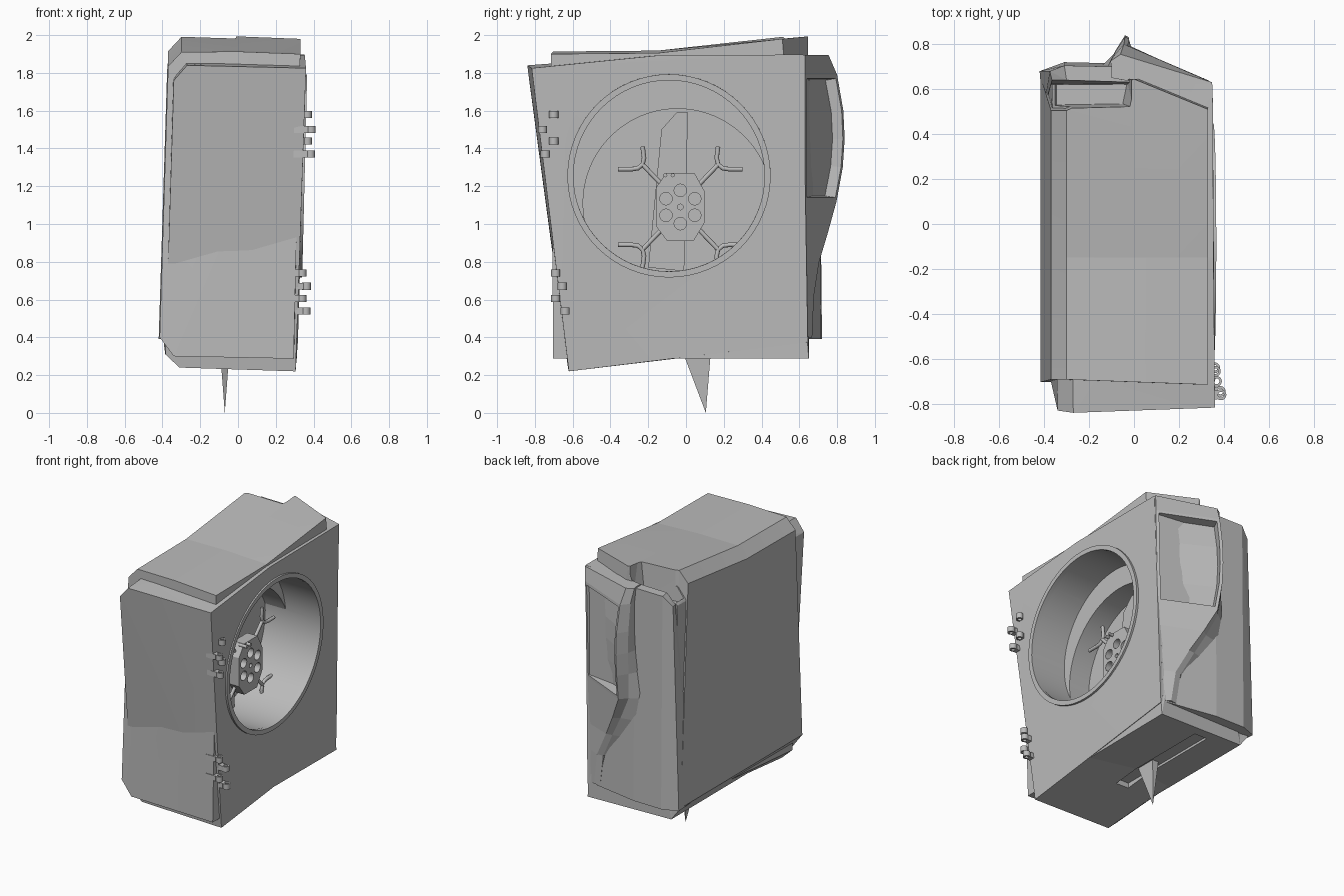
import bpy, bmesh, math
from mathutils import Matrix

if "Cube" in bpy.data.objects:
    bpy.data.objects.remove(bpy.data.objects["Cube"])

grey = bpy.data.materials.new("plain_grey")
grey.use_nodes = True
COL = (0.5, 0.5, 0.5, 1)
grey.diffuse_color = COL
grey.node_tree.nodes["Principled BSDF"].inputs["Base Color"].default_value = COL


def shade(ob, angle=25):
    bpy.ops.object.select_all(action='DESELECT')
    ob.select_set(True)
    bpy.context.view_layer.objects.active = ob
    bpy.ops.object.shade_smooth_by_angle(angle=math.radians(angle))


def finish(name, bm, smooth=False):
    bmesh.ops.recalc_face_normals(bm, faces=bm.faces)
    me = bpy.data.meshes.new(name)
    bm.to_mesh(me)
    bm.free()
    ob = bpy.data.objects.new(name, me)
    bpy.context.collection.objects.link(ob)
    me.materials.append(grey)
    if smooth:
        shade(ob)
    return ob


def hull(name, pts):
    bm = bmesh.new()
    for p in pts:
        bm.verts.new(p)
    res = bmesh.ops.convex_hull(bm, input=bm.verts)
    junk = {v for v in res["geom_interior"] if isinstance(v, bmesh.types.BMVert)}
    bmesh.ops.delete(bm, geom=list(junk), context='VERTS')
    return finish(name, bm)


def loft_bm(rings, bm=None):
    bm = bm or bmesh.new()
    rows = [[bm.verts.new(p) for p in r] for r in rings]
    n = len(rows[0])
    for a, b in zip(rows, rows[1:]):
        for i in range(n):
            bm.faces.new((a[i], a[(i + 1) % n], b[(i + 1) % n], b[i]))
    bm.faces.new(rows[0])
    bm.faces.new(rows[-1])
    return bm


def circle(x, y, z, r, n=80):
    return [(x, y + r * math.cos(2 * math.pi * i / n), z + r * math.sin(2 * math.pi * i / n)) for i in range(n)]


def boolean(ob, other, op):
    m = ob.modifiers.new(op.lower(), 'BOOLEAN')
    m.object, m.operation, m.solver = other, op, 'EXACT'
    bpy.context.view_layer.objects.active = ob
    bpy.ops.object.modifier_apply(modifier=m.name)
    bpy.data.objects.remove(other)


# Inner case: chamfered sections from front to back, top rising to the rear
def section(y_left, y_mid, y_right, y_low, top, x_low):
    return [(-0.415, y_low, 0.40), (-0.34, y_low, 0.30), (x_low, y_low, 0.287), (0.33, y_right, top - 0.01),
            (0.0, y_mid, top + 0.003), (-0.30, y_left, top), (-0.37, y_left, top - 0.075)]


bm = loft_bm([section(-0.692, -0.703, -0.715, -0.703, 1.91, 0.295),
              section(-0.15, -0.15, -0.15, -0.15, 1.915, 0.305),
              section(0.505, 0.645, 0.51, 0.65, 1.99, 0.312)])
bmesh.ops.triangulate(bm, faces=bm.faces)
body = finish("case_body", bm)

# Outer shell with the raked, slightly twisted front
shell = hull("front_shell", [
    (-0.34, -0.83, 1.76), (-0.27, -0.84, 1.84), (0.36, -0.817, 1.825),
    (0.305, -0.62, 0.22), (-0.31, -0.625, 0.24), (-0.385, -0.635, 0.31),
    (0.354, -0.15, 1.892), (-0.28, -0.15, 1.89),
    (0.35, 0.62, 1.897), (0.317, 0.645, 0.375), (-0.30, 0.62, 1.88), (-0.365, 0.62, 1.80),
    (-0.32, 0.64, 0.37), (-0.40, 0.64, 0.42)])
boolean(body, shell, 'UNION')

# Pocket sunk into the rear of the top
pocket = hull("pocket_cutter", [(-0.345, 0.53, 1.78), (-0.345, 0.63, 1.78), (-0.05, 0.535, 1.78), (-0.03, 0.63, 1.78),
                                (-0.40, 0.505, 2.1), (-0.40, 0.66, 2.1), (0.0, 0.515, 2.1), (0.0, 0.66, 2.1)])
boolean(body, pocket, 'DIFFERENCE')

# Round well with a shallower crescent ledge along its upper front side
FLOOR, LEDGE = -0.08, 0.08
well = finish("well_cutter", loft_bm([circle(FLOOR, -0.09, 1.255, 0.508), circle(0.6, -0.09, 1.255, 0.508)]))
ledge = hull("ledge_block", [(x, y, z) for x in (FLOOR - 0.2, LEDGE) for y in (-0.9, 0.9) for z in (0.3, 2.2)])
inner = finish("inner_cutter", loft_bm([circle(FLOOR - 0.4, -0.045, 1.11, 0.50), circle(0.5, -0.045, 1.11, 0.50)]))
boolean(ledge, inner, 'DIFFERENCE')
boolean(well, ledge, 'DIFFERENCE')
boolean(body, well, 'DIFFERENCE')
# Slot under the base
slot = hull("slot_cutter", [(x, y, z) for x in (-0.12, -0.02) for y in (-0.2, 0.58) for z in (0.15, 0.312)])
boolean(body, slot, 'DIFFERENCE')
shade(body, 5.5)

# Raised lip around the well
bm = bmesh.new()
N = 64
prof = [(0.506, -0.02), (0.506, 0.010), (0.538, 0.010), (0.538, -0.02)]
rows = [[bm.verts.new((h, r * math.cos(2 * math.pi * i / N), r * math.sin(2 * math.pi * i / N)))
         for r, h in prof] for i in range(N)]
for i in range(N):
    for j in range(4):
        bm.faces.new((rows[i][j], rows[i][(j + 1) % 4], rows[(i + 1) % N][(j + 1) % 4], rows[(i + 1) % N][j]))
bm.transform(Matrix.Translation((0.343, -0.09, 1.255)) @ Matrix.Rotation(math.radians(1.4), 4, 'Y'))
finish("well_lip", bm, True)

# Rear panel, narrower at the top
hull("rear_panel", [
    (-0.405, 0.5, 0.39), (-0.42, 0.68, 0.39), (-0.31, 0.72, 0.39), (-0.09, 0.715, 0.39),
    (0.30, 0.645, 0.39), (0.30, 0.5, 0.39),
    (-0.365, 0.64, 1.82), (-0.375, 0.68, 1.82), (-0.31, 0.705, 1.885), (-0.30, 0.64, 1.885),
    (-0.09, 0.70, 1.885), (0.33, 0.62, 1.885)])

# Swept rear bulge with a recessed grip: height, ridge x, ridge y, foot x
LEVELS = [(1.895, -0.06, 0.755, -0.10), (1.79, -0.045, 0.80, -0.09), (1.60, -0.04, 0.833, -0.09),
          (1.45, -0.04, 0.84, -0.10), (1.30, -0.04, 0.83, -0.12), (1.12, -0.03, 0.797, -0.15),
          (0.95, 0.05, 0.75, -0.12), (0.80, 0.13, 0.705, 0.02), (0.62, 0.22, 0.677, 0.15),
          (0.40, 0.25, 0.668, 0.21)]


def side_x(z):
    return 0.348 - 0.0218 * (1.9 - z)


bm = loft_bm([[(side_x(z), 0.57, z), (side_x(z), 0.63, z), (x, y, z),
               (x - 0.045, min(y - 0.005, (y + 0.695) / 2), z),
               (foot, min(y - 0.02, 0.695), z), (foot, 0.65, z)] for z, x, y, foot in LEVELS])
bmesh.ops.recalc_face_normals(bm, faces=bm.faces)
grip = [f for f in bm.faces if 1.12 < f.calc_center_median().z < 1.79 and f.normal.x > 0.3 and f.normal.y > 0.5]
bmesh.ops.inset_region(bm, faces=grip, thickness=0.02, use_even_offset=True)
bmesh.ops.inset_region(bm, faces=grip, thickness=0.004, depth=-0.06, use_even_offset=True)
finish("rear_bulge", bm)

# Ribbon plate across the well floor
hull("floor_rib", [(x, y, z) for x in (FLOOR - 0.01, FLOOR + 0.06)
                   for y, z in ((-0.20, 0.77), (-0.01, 0.75), (-0.13, 1.50), (-0.05, 1.59), (0.01, 1.59))])

# Hub plate with bored holes
HX, HY, HZ = 0.04, -0.03, 1.09
outline = [(-0.13, 0.10), (-0.075, 0.18), (0.075, 0.18), (0.13, 0.08),
           (0.13, -0.08), (0.07, -0.18), (-0.07, -0.18), (-0.13, -0.10)]
hub = hull("hub_plate", [(x, HY + y, HZ + z) for x in (HX, HX + 0.08) for y, z in outline])
bores = bmesh.new()
spots = [(0, 0, 0.015)] + [(0.088 * math.sin(i * math.pi / 3), 0.088 * math.cos(i * math.pi / 3), 0.033)
                           for i in range(6)]
for y, z, r in spots:
    loft_bm([circle(HX + 0.02, HY + y, HZ + z, r, 20), circle(HX + 0.2, HY + y, HZ + z, r, 20)], bores)
boolean(hub, finish("bore_cutter", bores), 'DIFFERENCE')
shade(hub)
finish("hub_post", loft_bm([circle(FLOOR - 0.01, HY, HZ, 0.07, 24), circle(HX + 0.01, HY, HZ, 0.07, 24)]), True)
for i, y in enumerate((-0.11, -0.07)):
    finish("hub_pin_%d" % (i + 1), loft_bm([circle(HX + 0.05, y, 1.258, 0.011, 12),
                                            circle(HX + 0.11, y, 1.258, 0.011, 12)]), True)

# Four forked arms
for sy, sz, label in ((-1, 1, "front_top"), (1, 1, "back_top"), (-1, -1, "front_low"), (1, -1, "back_low")):
    cu = bpy.data.curves.new(label + "_arm", 'CURVE')
    cu.dimensions, cu.bevel_depth, cu.bevel_resolution, cu.use_fill_caps = '3D', 0.012, 2, True
    for path in ([(0.09, 0.11), (0.20, 0.225)],
                 [(0.33, 0.20), (0.26, 0.20), (0.225, 0.205), (0.20, 0.225), (0.192, 0.26), (0.20, 0.32)]):
        sp = cu.splines.new('POLY')
        sp.points.add(len(path) - 1)
        for p, (y, z) in zip(sp.points, path):
            p.co = (HX + 0.03, HY + sy * y, HZ + sz * z, 1)
    cu.materials.append(grey)
    bpy.context.collection.objects.link(bpy.data.objects.new(label + "_arm", cu))

# Hinge knuckles: short hollow tubes on tabs
KNUCKLES = [(0.367, -0.70, 1.58), (0.387, -0.76, 1.50), (0.367, -0.70, 1.44), (0.384, -0.745, 1.37),
            (0.338, -0.69, 0.74), (0.362, -0.655, 0.67), (0.338, -0.69, 0.605), (0.359, -0.64, 0.54)]
for i, (x, y, z) in enumerate(KNUCKLES):
    bm = bmesh.new()
    for dz in (-0.019, 0.019):
        for r in (0.013, 0.024):
            bmesh.ops.create_circle(bm, segments=16, radius=r, matrix=Matrix.Translation((x, y, z + dz)))
    bm.verts.ensure_lookup_table()
    lo_in, lo_out, hi_in, hi_out = [bm.verts[k * 16:k * 16 + 16] for k in range(4)]
    for a, b in ((lo_in, lo_out), (lo_out, hi_out), (hi_out, hi_in), (hi_in, lo_in)):
        for k in range(16):
            bm.faces.new((a[k], a[(k + 1) % 16], b[(k + 1) % 16], b[k]))
    finish("hinge_knuckle_%d" % (i + 1), bm, True)
    hull("hinge_tab_%d" % (i + 1), [(a, y + b, z + c) for a in (x - 0.09, x - 0.016)
                                    for b in (-0.02, 0.02) for c in (-0.018, 0.018)])

# Spike under the base
hull("base_spike", [(-0.095, -0.02, 0.33), (-0.045, -0.02, 0.33), (-0.095, 0.132, 0.33),
                    (-0.045, 0.132, 0.33), (-0.07, 0.105, 0.0)])
